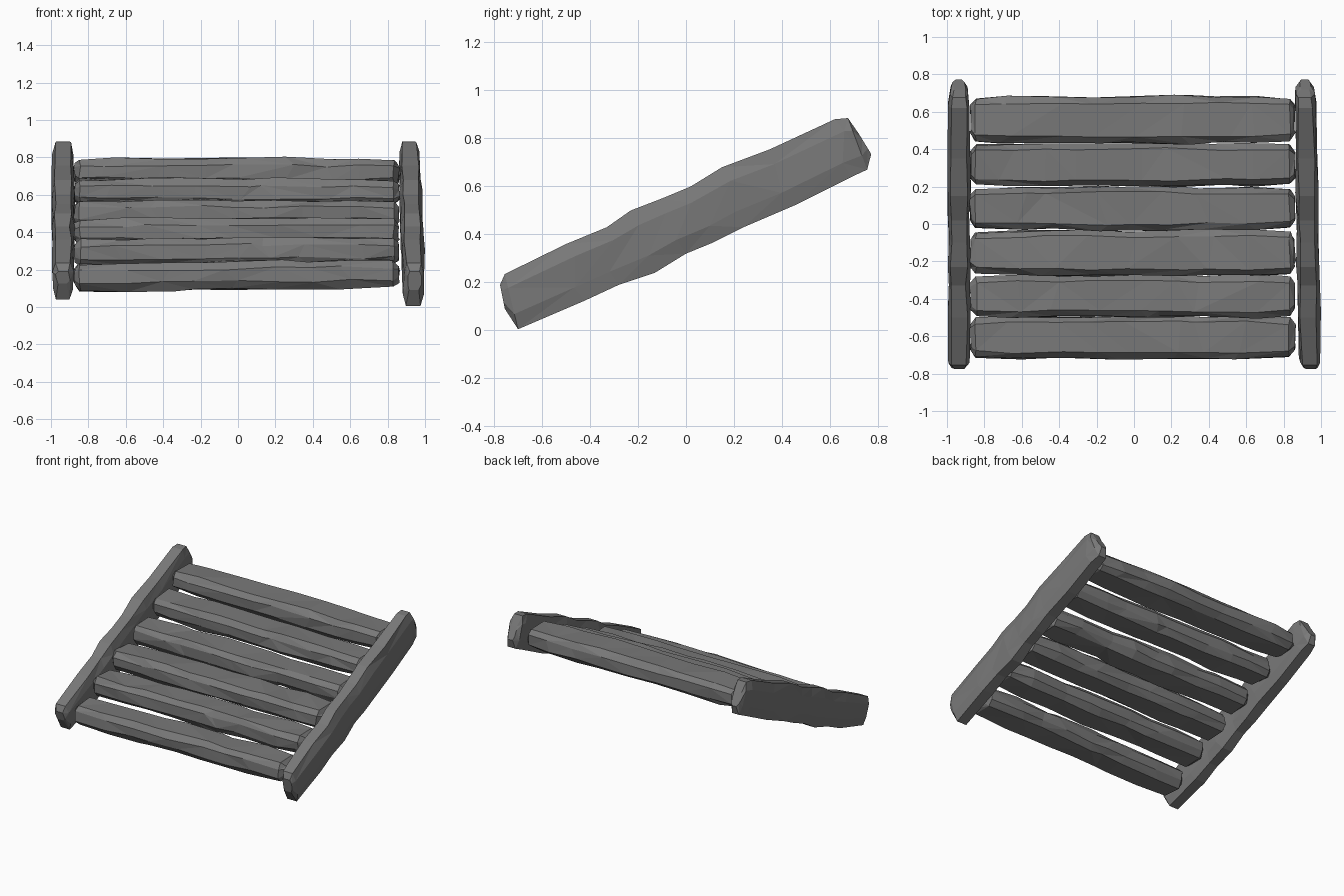
import bpy, bmesh, random
from mathutils import Vector

if "Cube" in bpy.data.objects:
    bpy.data.objects.remove(bpy.data.objects["Cube"])

random.seed(11)

stone = bpy.data.materials.new("dark grey")
stone.diffuse_color = (0.19, 0.19, 0.19, 1)
stone.use_nodes = True
stone.node_tree.nodes["Principled BSDF"].inputs["Base Color"].default_value = stone.diffuse_color


def beam(name, rings):
    """Skin 8-point rings into a faceted, closed, flat-shaded beam."""
    bm = bmesh.new()
    vs = [[bm.verts.new(p) for p in ring] for ring in rings]
    n = len(rings[0])
    for a, b in zip(vs, vs[1:]):
        for i in range(n):
            j = (i + 1) % n
            if random.random() < 0.5:
                bm.faces.new((a[i], a[j], b[j]))
                bm.faces.new((a[i], b[j], b[i]))
            else:
                bm.faces.new((a[i], a[j], b[i]))
                bm.faces.new((a[j], b[j], b[i]))
    bm.faces.new(vs[0])
    bm.faces.new(vs[-1])
    bmesh.ops.recalc_face_normals(bm, faces=bm.faces)
    me = bpy.data.meshes.new(name)
    bm.to_mesh(me)
    bm.free()
    me.materials.append(stone)
    ob = bpy.data.objects.new(name, me)
    bpy.context.collection.objects.link(ob)


def jit(a):
    return random.uniform(-a, a)


# chamfered section, unit half-sizes: (across, up)
OCT = [(-0.68, -1), (0.68, -1), (1, -0.45), (1, 0.5),
       (0.72, 1), (-0.72, 1), (-1, 0.5), (-1, -0.45)]

# Six rough treads, stepped up towards the back: y front, y back, top z, tilt
TREADS = [(-0.72, -0.495, 0.242, 0.012), (-0.497, -0.275, 0.367, 0.004),
          (-0.272, -0.035, 0.474, 0.003), (-0.03, 0.198, 0.57, 0.002),
          (0.203, 0.432, 0.686, -0.002), (0.435, 0.68, 0.793, -0.003)]
for k, (y0, y1, top, tilt) in enumerate(TREADS):
    cy, hy, hz = (y0 + y1) / 2, (y1 - y0) / 2, 0.074
    xs = [(-0.875, 0.6), (-0.845, 0.92)]
    xs += [(-0.84 + 1.67 * (i + 1) / 8 + jit(0.06), 1 + jit(0.05)) for i in range(7)]
    xs += [(0.832, 0.92), (0.86, 0.6)]
    rings = []
    for i, (x, s) in enumerate(xs):
        inner = 1 < i < len(xs) - 2
        dx = 0.05 if inner else 0.006
        rings.append([Vector((x + jit(dx),
                              cy + u * hy * s + jit(0.006),
                              top - hz + tilt * x + w * hz * s + jit(0.008)))
                      for u, w in OCT])
    beam(f"tread_{k + 1}", rings)

# Sloping side rails: bottom (y, z), top (y, z), half width
RAIL = [(-0.755, 0.09, -0.775, 0.19, 0.036), (-0.70, 0.005, -0.755, 0.235, 0.054),
        (-0.42, 0.125, -0.50, 0.36, 0.060), (-0.28, 0.19, -0.33, 0.43, 0.056),
        (-0.13, 0.24, -0.23, 0.50, 0.060), (0.0, 0.32, -0.10, 0.55, 0.056),
        (0.11, 0.365, 0.02, 0.60, 0.058), (0.24, 0.43, 0.15, 0.68, 0.060),
        (0.45, 0.52, 0.35, 0.755, 0.058), (0.69, 0.64, 0.62, 0.88, 0.056),
        (0.755, 0.67, 0.675, 0.885, 0.048), (0.772, 0.735, 0.72, 0.82, 0.030)]


def rail(name, x_front, x_back, lift):
    rings = []
    for i, (by, bz, ty, tz, hw) in enumerate(RAIL):
        if i < 2:
            bz += lift
        t = (by + 0.75) / 1.5
        cx = x_front + (x_back - x_front) * t
        ring = []
        for u, w in OCT:
            s = (w + 1) / 2
            slide = jit(0.025) if 1 < i < 10 and abs(w) < 1 else 0
            ring.append(Vector((cx + u * hw + jit(0.005),
                                by + (ty - by) * s + slide,
                                bz + (tz - bz) * s + slide * 0.46)))
        rings.append(ring)
    beam(name, rings)


rail("right_rail", 0.94, 0.916, 0)
rail("left_rail", -0.937, -0.937, 0.035)
